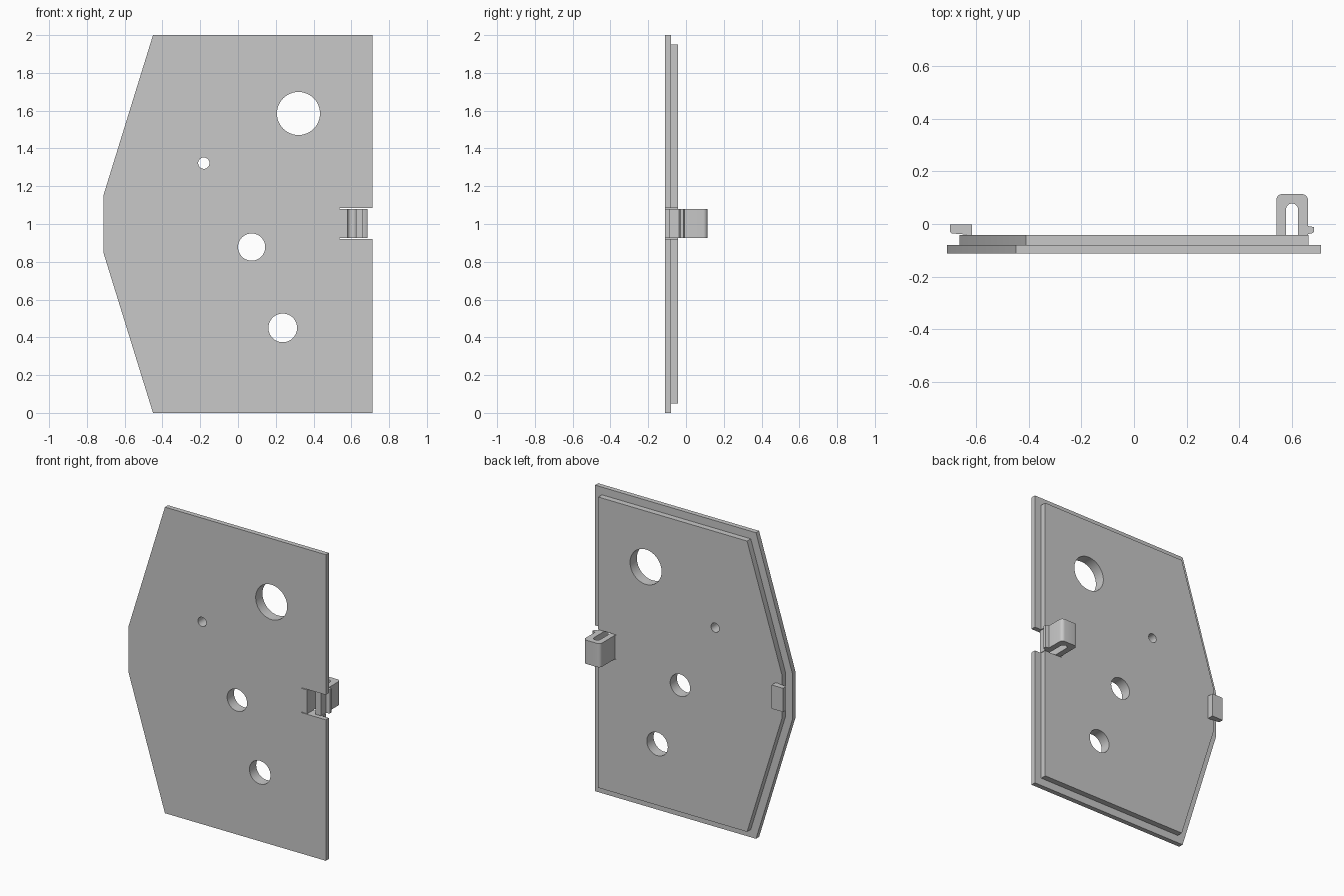
import bpy, bmesh, math

if "Cube" in bpy.data.objects:
    bpy.data.objects.remove(bpy.data.objects["Cube"])

grey = bpy.data.materials.new("plain_light_grey")
grey.diffuse_color = (0.58, 0.58, 0.58, 1)
grey.use_nodes = True
grey.node_tree.nodes["Principled BSDF"].inputs["Base Color"].default_value = grey.diffuse_color


def prism(name, pts, lo, hi, axis):
    """Extrude a 2D outline: axis 'y' takes (x, z) points, axis 'z' takes (x, y)."""
    bm = bmesh.new()
    place = (lambda a, b, d: (a, d, b)) if axis == 'y' else (lambda a, b, d: (a, b, d))
    bottom = [bm.verts.new(place(a, b, lo)) for a, b in pts]
    top = [bm.verts.new(place(a, b, hi)) for a, b in pts]
    bm.faces.new(bottom)
    bm.faces.new(top[::-1])
    for i in range(len(pts)):
        j = (i + 1) % len(pts)
        bm.faces.new((bottom[j], bottom[i], top[i], top[j]))
    bmesh.ops.recalc_face_normals(bm, faces=bm.faces)
    mesh = bpy.data.meshes.new(name)
    bm.to_mesh(mesh)
    bm.free()
    mesh.materials.append(grey)
    obj = bpy.data.objects.new(name, mesh)
    bpy.context.collection.objects.link(obj)
    return obj


def arc(cx, cy, r, a0, a1, n):
    return [(cx + r * math.cos(math.radians(a0 + (a1 - a0) * i / n)),
             cy + r * math.sin(math.radians(a0 + (a1 - a0) * i / n))) for i in range(n + 1)]


def smooth(obj):
    bpy.ops.object.select_all(action='DESELECT')
    obj.select_set(True)
    bpy.context.view_layer.objects.active = obj
    bpy.ops.object.shade_smooth_by_angle(angle=math.radians(30))


# Panel: front plate and the smaller raised step behind it
front_plate = prism("front_plate", [(-0.45, 0), (0.713, 0), (0.713, 2), (-0.45, 2),
                                    (-0.713, 1.15), (-0.713, 0.85)], -0.112, -0.08, 'y')
back_step = prism("back_step", [(-0.412, 0.05), (0.664, 0.05), (0.664, 1.95), (-0.412, 1.95),
                                (-0.664, 1.143), (-0.664, 0.857)], -0.08, -0.042, 'y')

# Cutters: round holes and the notch that receives the clip
cutters = []
for x, z, r in [(0.32, 1.585, 0.114), (-0.181, 1.322, 0.03),
                (0.072, 0.878, 0.072), (0.237, 0.45, 0.076)]:
    cutters.append(prism("hole_cutter", arc(x, z, r, 0, 360, 48)[:-1], -0.3, 0.2, 'y'))
cutters.append(prism("notch_cutter", [(0.537, 0.921), (0.9, 0.921), (0.9, 1.084), (0.537, 1.084)],
                     -0.3, 0.2, 'y'))
for plate in (front_plate, back_step):
    for c in cutters:
        m = plate.modifiers.new("cut", 'BOOLEAN')
        m.operation, m.solver, m.object = 'DIFFERENCE', 'EXACT', c
bpy.context.view_layer.update()
deps = bpy.context.evaluated_depsgraph_get()
for plate in (front_plate, back_step):
    cut_mesh = bpy.data.meshes.new_from_object(plate.evaluated_get(deps))
    plate.modifiers.clear()
    plate.data = cut_mesh
for c in cutters:
    bpy.data.objects.remove(c)
for plate in (front_plate, back_step):
    smooth(plate)

# Spring clip: folded strip with a rounded slot and a catch on the free leg
outline = ([(0.537, -0.112), (0.579, -0.112)]
           + arc(0.602, 0.055, 0.023, 180, 0, 12)
           + [(0.625, -0.09), (0.663, -0.09), (0.663, -0.038), (0.678, -0.036),
              (0.686, -0.03), (0.686, -0.012), (0.663, -0.008)]
           + arc(0.64, 0.091, 0.023, 0, 90, 5)
           + arc(0.565, 0.091, 0.023, 90, 180, 5)
           + [(0.542, -0.042), (0.537, -0.042)])
smooth(prism("spring_clip", outline, 0.925, 1.08, 'z'))

# Fixed tab overhanging the opposite edge
prism("edge_tab", [(-0.64, -0.046), (-0.618, -0.046), (-0.618, -0.002), (-0.70, -0.002),
                   (-0.70, -0.03), (-0.694, -0.036), (-0.64, -0.04)], 0.925, 1.08, 'z')
